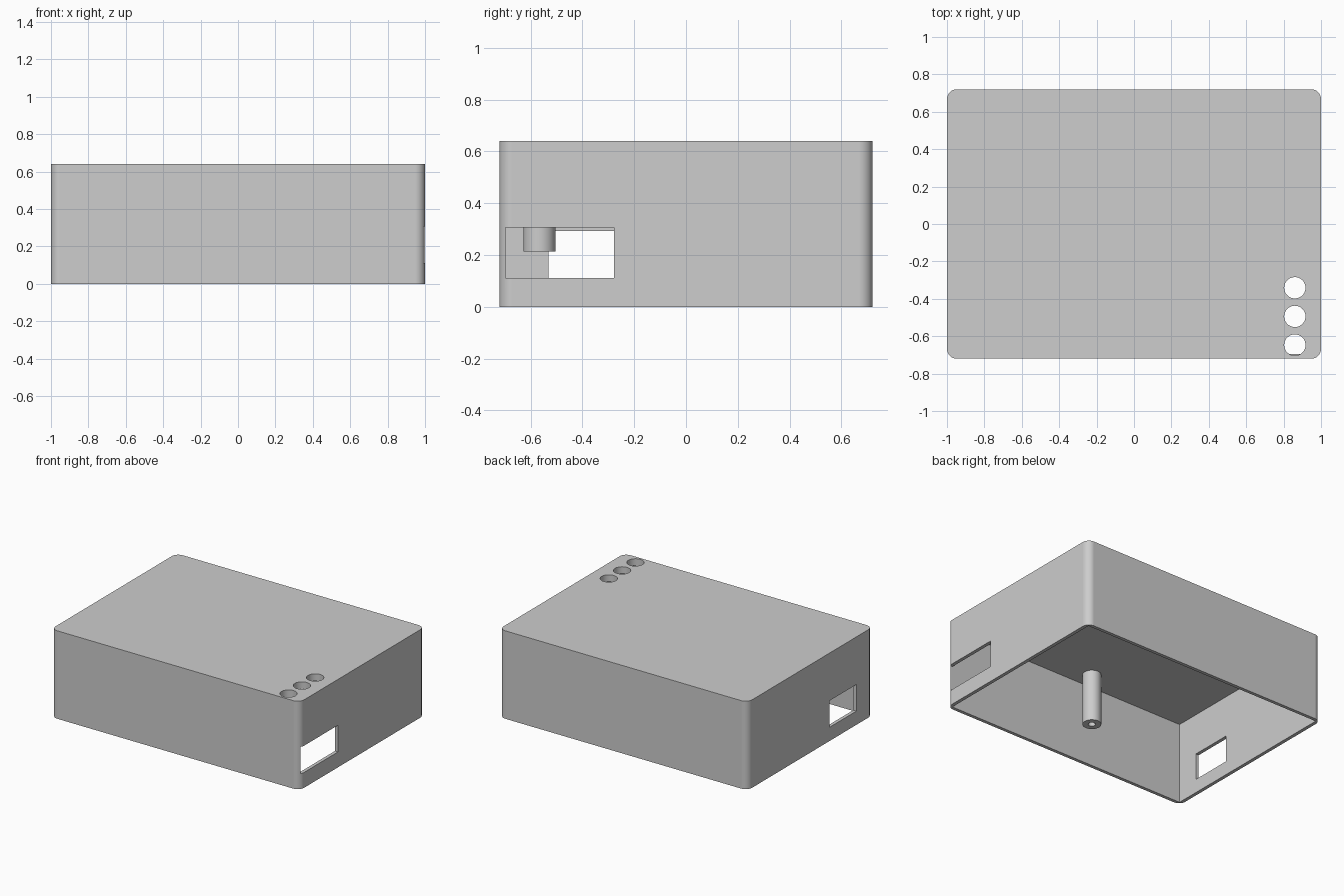
import bpy, bmesh
from mathutils import Matrix, Vector

if "Cube" in bpy.data.objects:
    bpy.data.objects.remove(bpy.data.objects["Cube"], do_unlink=True)

grey = bpy.data.materials.new("plain grey")
grey.use_nodes = True
grey.diffuse_color = (0.61, 0.61, 0.61, 1)
grey.node_tree.nodes["Principled BSDF"].inputs["Base Color"].default_value = (0.61, 0.61, 0.61, 1)


def finish(name, bm):
    mesh = bpy.data.meshes.new(name)
    bm.to_mesh(mesh)
    bm.free()
    mesh.materials.append(grey)
    ob = bpy.data.objects.new(name, mesh)
    bpy.context.collection.objects.link(ob)
    return ob


def box(name, low, high, radius=0):
    """Box between two corners, with optional rounded vertical edges."""
    low, high = Vector(low), Vector(high)
    bm = bmesh.new()
    bmesh.ops.create_cube(bm, size=1, matrix=Matrix.Translation((low + high) / 2)
                          @ Matrix.Diagonal((*(high - low), 1)))
    if radius:
        upright = [e for e in bm.edges
                   if abs(e.verts[0].co.z - e.verts[1].co.z) > 0.1]
        bmesh.ops.bevel(bm, geom=upright, offset=radius, segments=10,
                        profile=0.5, affect='EDGES')
    return finish(name, bm)


def cylinder(name, x, y, low, high, radius):
    bm = bmesh.new()
    bmesh.ops.create_cone(bm, cap_ends=True, segments=48, radius1=radius,
                          radius2=radius, depth=high - low,
                          matrix=Matrix.Translation((x, y, (low + high) / 2)))
    return finish(name, bm)


def activate(ob):
    bpy.ops.object.select_all(action='DESELECT')
    ob.select_set(True)
    bpy.context.view_layer.objects.active = ob


def cut(target, cutter):
    """Subtract the cutter and discard it."""
    cutter.hide_render = True
    mod = target.modifiers.new("cut", 'BOOLEAN')
    mod.operation = 'DIFFERENCE'
    mod.solver = 'EXACT'
    mod.object = cutter
    activate(target)
    bpy.ops.object.modifier_apply(modifier=mod.name)
    bpy.data.objects.remove(cutter, do_unlink=True)


def smooth(ob):
    """Smooth the curved faces while the large faces stay flat."""
    activate(ob)
    bpy.ops.object.shade_smooth_by_angle(angle=0.5)
    ob.modifiers.new("flat_sides", 'WEIGHTED_NORMAL').keep_sharp = True


CEILING = 0.59
INNER_X = 0.975
INNER_Y = 0.696

# Open-bottomed shell with rounded outer corners and a square cavity
shell = box("enclosure_shell", (-1, -0.72, 0), (1, 0.72, 0.64), 0.052)
cut(shell, box("cavity_cutter", (-INNER_X, -INNER_Y, -0.1), (INNER_X, INNER_Y, CEILING)))

# Side openings
cut(shell, box("left_port_cutter", (0.96, -INNER_Y, 0.112), (1.1, -0.278, 0.306)))
cut(shell, box("right_port_cutter", (-1.1, -0.53, 0.10), (-0.96, -0.22, 0.293)))

# Row of round holes through the top
for y in (-0.647, -0.494, -0.341):
    cut(shell, cylinder("top_hole_cutter", 0.86, y, CEILING - 0.002, 0.7, 0.057))
smooth(shell)

# Hanging screw post with a blind bore
post = cylinder("screw_post", -0.113, -0.566, 0.214, CEILING + 0.02, 0.062)
cut(post, cylinder("bore_cutter", -0.113, -0.566, 0.1, 0.54, 0.024))
smooth(post)
